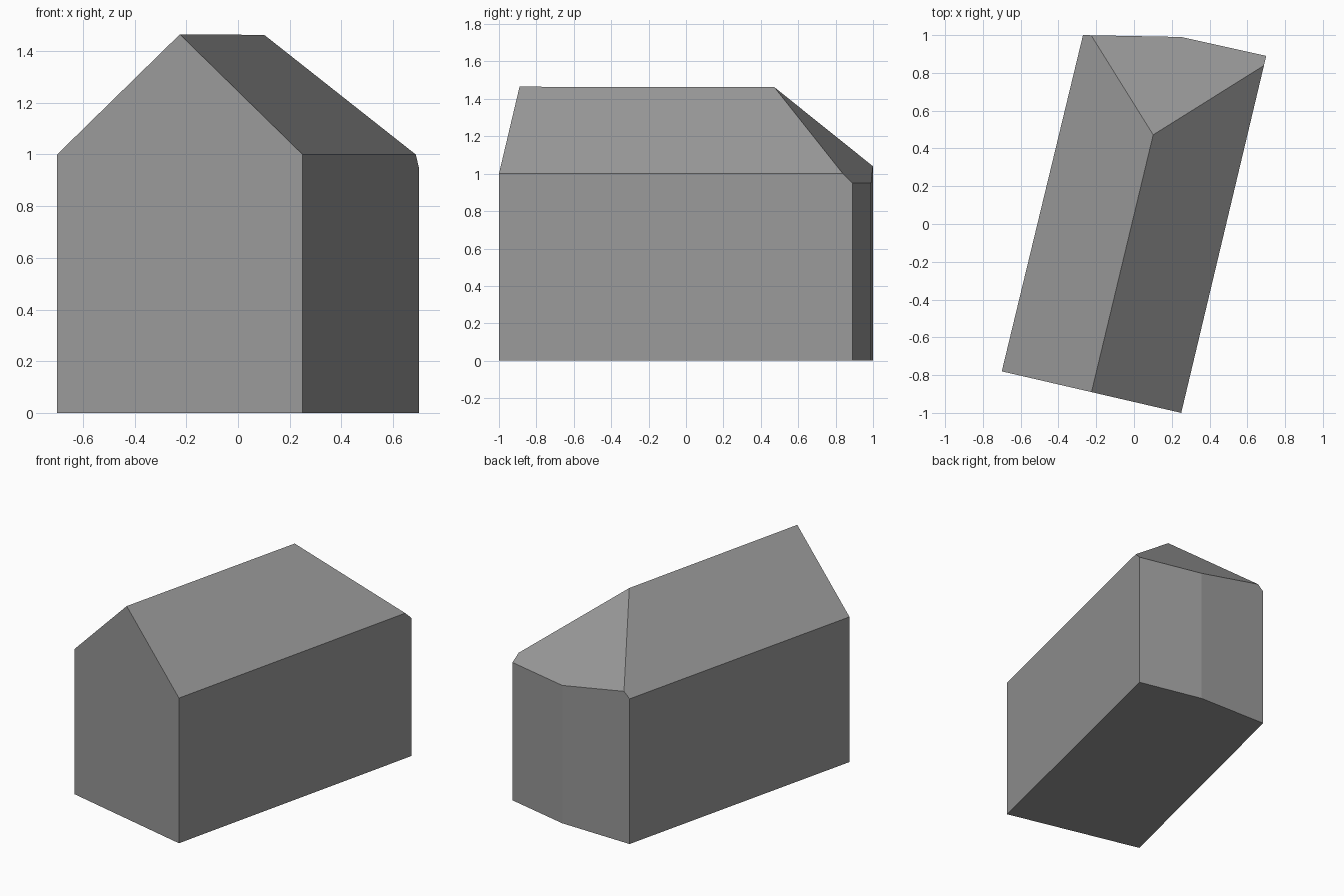
import bpy
import bmesh
from mathutils import Vector

cube = bpy.data.objects.get("Cube")
if cube:
    bpy.data.objects.remove(cube)

EAVES, RIDGE = 1.0, 1.465

# Ground plan, counter-clockwise from the front left corner of the plan
plan = [(-0.70, -0.78), (0.25, -1.0), (0.70, 0.89), (0.25, 0.99), (-0.27, 1.0)]
front_west, front_east, back_east, back_mid, back_west = [Vector((x, y, EAVES)) for x, y in plan]
ridge_front = Vector((-0.225, -0.89, RIDGE))
ridge_back = Vector((0.10, 0.47, RIDGE))

# Solid block, taller than the roof
bm = bmesh.new()
base = bm.faces.new([bm.verts.new((x, y, 0)) for x, y in plan])
block = bmesh.ops.extrude_face_region(bm, geom=[base], use_keep_orig=True)
top = [v for v in block["geom"] if isinstance(v, bmesh.types.BMVert)]
bmesh.ops.translate(bm, verts=top, vec=(0, 0, 2))
bmesh.ops.recalc_face_normals(bm, faces=bm.faces)


def cut_slope(a, b, c):
    """Slice off everything above the plane through three points and cap it."""
    normal = (b - a).cross(c - a).normalized()
    if normal.z < 0:
        normal.negate()
    geom = bm.verts[:] + bm.edges[:] + bm.faces[:]
    cut = bmesh.ops.bisect_plane(bm, geom=geom, plane_co=a, plane_no=normal,
                                 clear_outer=True)["geom_cut"]
    rim = [e for e in cut if isinstance(e, bmesh.types.BMEdge)]
    bmesh.ops.contextual_create(bm, geom=rim)


# Two long roof slopes and the hipped back end
cut_slope(front_west, back_west, ridge_front)
cut_slope(front_east, back_east, ridge_front)
cut_slope(ridge_back, Vector((0.70, 0.89, 0.95)), Vector((-0.23, 1.0, 1.04)))
bmesh.ops.remove_doubles(bm, verts=bm.verts, dist=0.001)
bmesh.ops.recalc_face_normals(bm, faces=bm.faces)

mesh = bpy.data.meshes.new("house_body")
bm.to_mesh(mesh)
bm.free()
house = bpy.data.objects.new("house_body", mesh)
bpy.context.collection.objects.link(house)

# Plain grey over the whole building
grey = bpy.data.materials.new("plain_grey")
grey.use_nodes = True
colour = (0.32, 0.32, 0.32, 1)
grey.diffuse_color = colour
grey.node_tree.nodes["Principled BSDF"].inputs["Base Color"].default_value = colour
mesh.materials.append(grey)
